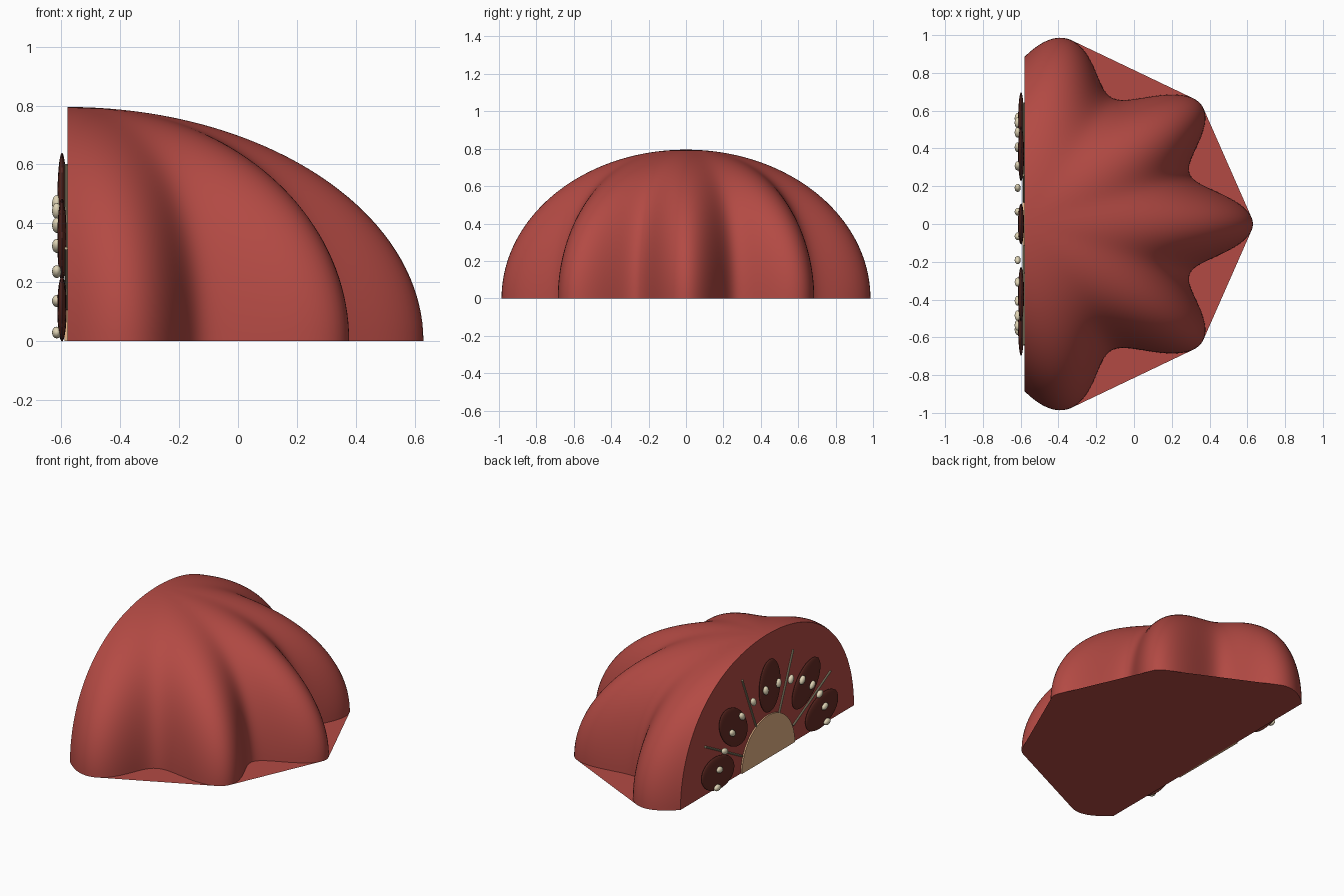
import bpy, bmesh, math
from mathutils import Vector, Matrix, geometry

if "Cube" in bpy.data.objects:
    bpy.data.objects.remove(bpy.data.objects["Cube"])

CUT = -0.58            # plane of the sliced face
RX, RY, RZ = 1.21, 1.0, 0.795


def material(name, rgb):
    m = bpy.data.materials.new(name)
    m.diffuse_color = (*rgb, 1)
    m.use_nodes = True
    m.node_tree.nodes["Principled BSDF"].inputs["Base Color"].default_value = m.diffuse_color
    return m


RED = material("flesh red", (0.45, 0.068, 0.057))
DARK = material("dark red", (0.13, 0.025, 0.018))
TAN = material("core tan", (0.75, 0.43, 0.23))
CREAM = material("seed cream", (0.75, 0.67, 0.47))
OLIVE = material("vein olive", (0.42, 0.38, 0.24))


def finish(name, bm, mat, angle=40):
    bmesh.ops.recalc_face_normals(bm, faces=bm.faces)
    mesh = bpy.data.meshes.new(name)
    bm.to_mesh(mesh)
    bm.free()
    mesh.materials.append(mat)
    ob = bpy.data.objects.new(name, mesh)
    bpy.context.collection.objects.link(ob)
    bpy.ops.object.select_all(action='DESELECT')
    ob.select_set(True)
    bpy.context.view_layer.objects.active = ob
    bpy.ops.object.shade_smooth_by_angle(angle=math.radians(angle))
    return ob


def skin(t, lat):
    """Ribbed half-dome: nine-lobed ellipsoid whose grooves fade to the top."""
    c = math.cos(lat)
    groove = 1 - 0.115 * c ** 1.2 * (1 - math.cos(9 * t))
    return Vector((CUT + RX * c * groove * math.cos(t),
                   RY * c * groove * math.sin(t), RZ * math.sin(lat)))


# Ribbed body with the flat sliced face
NT, NL = 144, 40
bm = bmesh.new()
rows = [[bm.verts.new(skin(math.pi * (i / NT - 0.5), math.pi / 2 * j / NL))
         for i in range(NT + 1)] for j in range(NL)]
pole = bm.verts.new((CUT, 0, RZ))
for a, b in zip(rows, rows[1:]):
    for i in range(NT):
        bm.faces.new((a[i], a[i + 1], b[i + 1], b[i]))
for i in range(NT):
    bm.faces.new((rows[-1][i], rows[-1][i + 1], pole))
bm.faces.new([r[0] for r in rows] + [pole] + [r[-1] for r in reversed(rows)])
rim = [v.co.copy() for v in rows[0]]
finish("ribbed_body", bm, RED)

# Flat base spanning the lobe tips
bm = bmesh.new()
hull = geometry.convex_hull_2d([p.xy for p in rim])
base = bm.faces.new([bm.verts.new((rim[i].x, rim[i].y, 0)) for i in hull])
base.normal_update()
flip = base.normal.z > 0
base_ob = finish("flat_base", bm, RED)
if (base_ob.data.polygons[0].normal.z > 0):
    base_ob.data.flip_normals()

# Half-round core plate
bm = bmesh.new()
arc = [bm.verts.new((CUT + 0.005, 0.27 * math.cos(a), 0.275 * math.sin(a)))
       for a in (math.pi * i / 32 for i in range(33))]
face = bm.faces.new(arc)
ext = bmesh.ops.extrude_face_region(bm, geom=[face])
bmesh.ops.translate(bm, vec=(-0.014, 0, 0),
                    verts=[g for g in ext['geom'] if isinstance(g, bmesh.types.BMVert)])
finish("core", bm, TAN)


def ellipsoid(name, x, y, z, thick, radial, across, mat, seg):
    """Flattened ball on the sliced face, long axis pointing from the centre."""
    bm = bmesh.new()
    bmesh.ops.create_uvsphere(bm, u_segments=seg, v_segments=seg // 2, radius=1)
    bm.transform(Matrix.Translation((x, y, z))
                 @ Matrix.Rotation(math.atan2(z, y), 4, 'X')
                 @ Matrix.Diagonal((thick, radial, across, 1)))
    finish(name, bm, mat, 60)


# Seed chambers
for deg in (13.5, 47, 90, 133, 166.5):
    a = math.radians(deg)
    ellipsoid("chamber", -0.598, 0.545 * math.cos(a), 0.47 * math.sin(a),
              0.016, 0.17, 0.108, DARK, 32)

# Arc of seeds
for i in range(14):
    a = math.radians(3.5 + 173 * i / 13)
    ellipsoid("seed", -0.616, 0.56 * math.cos(a), 0.47 * math.sin(a),
              0.016, 0.029, 0.02, CREAM, 16)

# Thin veins between the chambers
for side in (1, -1):
    for (y0, z0), (y1, z1) in (((0.26, 0.11), (0.64, 0.315)),
                               ((0.115, 0.24), (0.26, 0.60))):
        p = Vector((CUT - 0.004, side * y0, z0))
        q = Vector((CUT - 0.004, side * y1, z1))
        bm = bmesh.new()
        bmesh.ops.create_cone(bm, cap_ends=True, segments=8, radius1=0.006,
                              radius2=0.006, depth=(q - p).length)
        bm.transform(Matrix.Translation((p + q) / 2)
                     @ (q - p).to_track_quat('Z', 'Y').to_matrix().to_4x4())
        finish("vein", bm, OLIVE)
